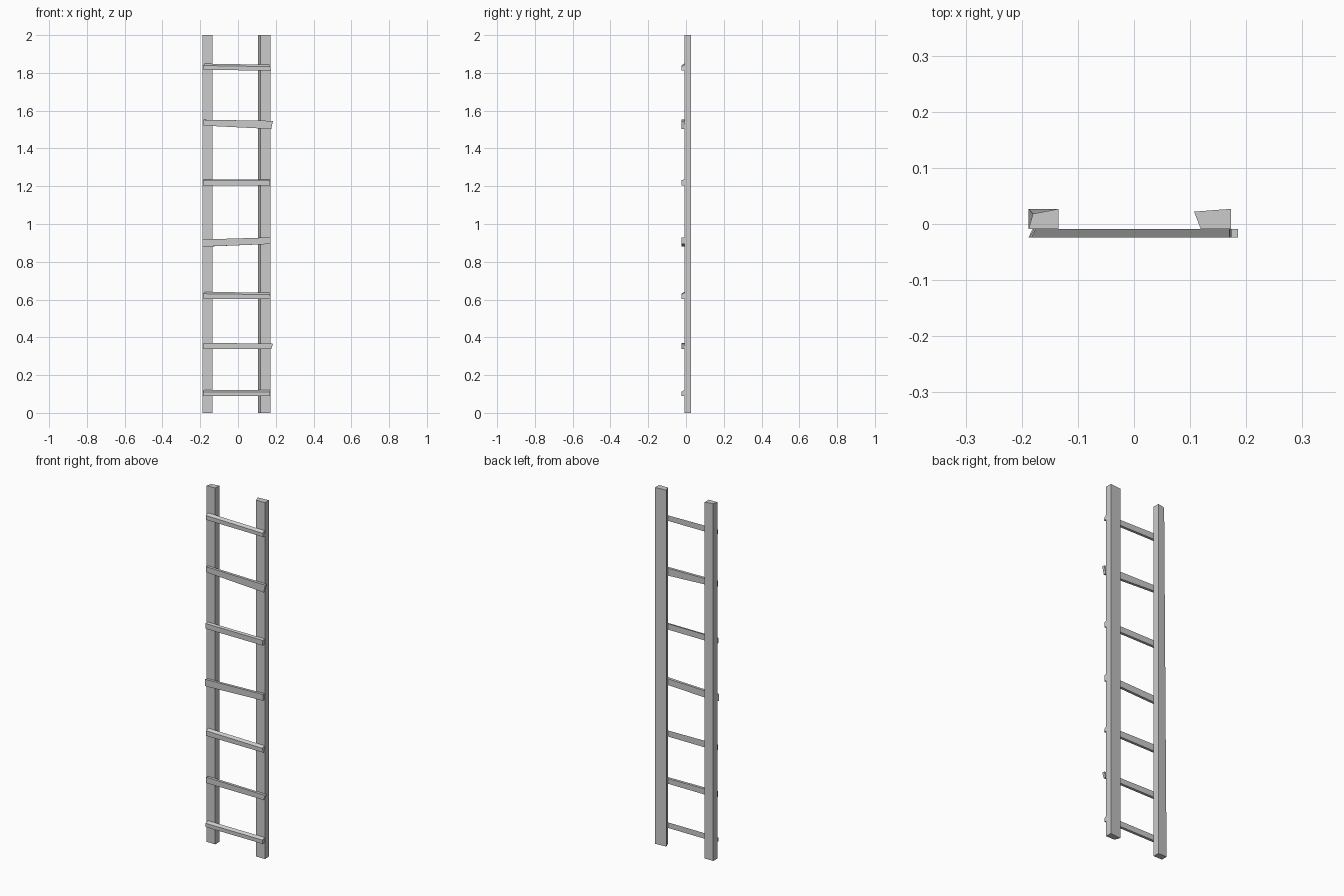
import bpy, bmesh

if "Cube" in bpy.data.objects:
    bpy.data.objects.remove(bpy.data.objects["Cube"])


def loft(name, a, b):
    """Solid between two four-cornered end sections."""
    bm = bmesh.new()
    va = [bm.verts.new(p) for p in a]
    vb = [bm.verts.new(p) for p in b]
    bm.faces.new(va)
    bm.faces.new(vb)
    for i in range(4):
        j = (i + 1) % 4
        bm.faces.new((va[i], va[j], vb[j], vb[i]))
    bmesh.ops.recalc_face_normals(bm, faces=bm.faces)
    me = bpy.data.meshes.new(name)
    bm.to_mesh(me)
    bm.free()
    ob = bpy.data.objects.new(name, me)
    bpy.context.collection.objects.link(ob)
    return ob


def post(name, bottom, top):
    return loft(name, [(x, y, 0) for x, y in bottom], [(x, y, 2) for x, y in top])


def rung(name, x0, lo0, hi0, x1, lo1, hi1, slope, skew):
    """Slat on the front of the posts; slope lowers the front top edge."""
    f, b = -0.024, -0.009
    left = [(x0, f, lo0), (x0 + 0.007, b, lo0), (x0 + 0.007, b, hi0), (x0, f, hi0 - slope)]
    right = [(x1, f, lo1), (x1, b, lo1), (x1 + skew, b, hi1), (x1 + skew, f, hi1 - slope)]
    return loft(name, left, right)


# Side posts, roughly cut
post("left_post",
     [(-0.188, -0.009), (-0.135, -0.009), (-0.135, 0.027), (-0.188, 0.027)],
     [(-0.188, -0.009), (-0.135, -0.009), (-0.135, 0.027), (-0.18, 0.018)])
right_section = [(0.119, -0.009), (0.173, -0.009), (0.173, 0.027), (0.107, 0.022)]
post("right_post", right_section, right_section)

# Uneven rungs, bottom to top
rungs = [
    (-0.186, 0.09, 0.121, 0.170, 0.09, 0.121, 0.010, 0.0),
    (-0.183, 0.338, 0.371, 0.176, 0.338, 0.366, 0.0, 0.009),
    (-0.183, 0.603, 0.641, 0.173, 0.603, 0.636, 0.010, -0.004),
    (-0.188, 0.880, 0.918, 0.171, 0.894, 0.929, 0.0, 0.0),
    (-0.186, 1.203, 1.236, 0.170, 1.203, 1.236, 0.004, 0.0),
    (-0.183, 1.521, 1.552, 0.176, 1.503, 1.546, 0.0, 0.009),
    (-0.183, 1.815, 1.849, 0.174, 1.813, 1.843, 0.010, -0.004),
]
for i, r in enumerate(rungs):
    rung(f"rung_{i + 1}", *r)
